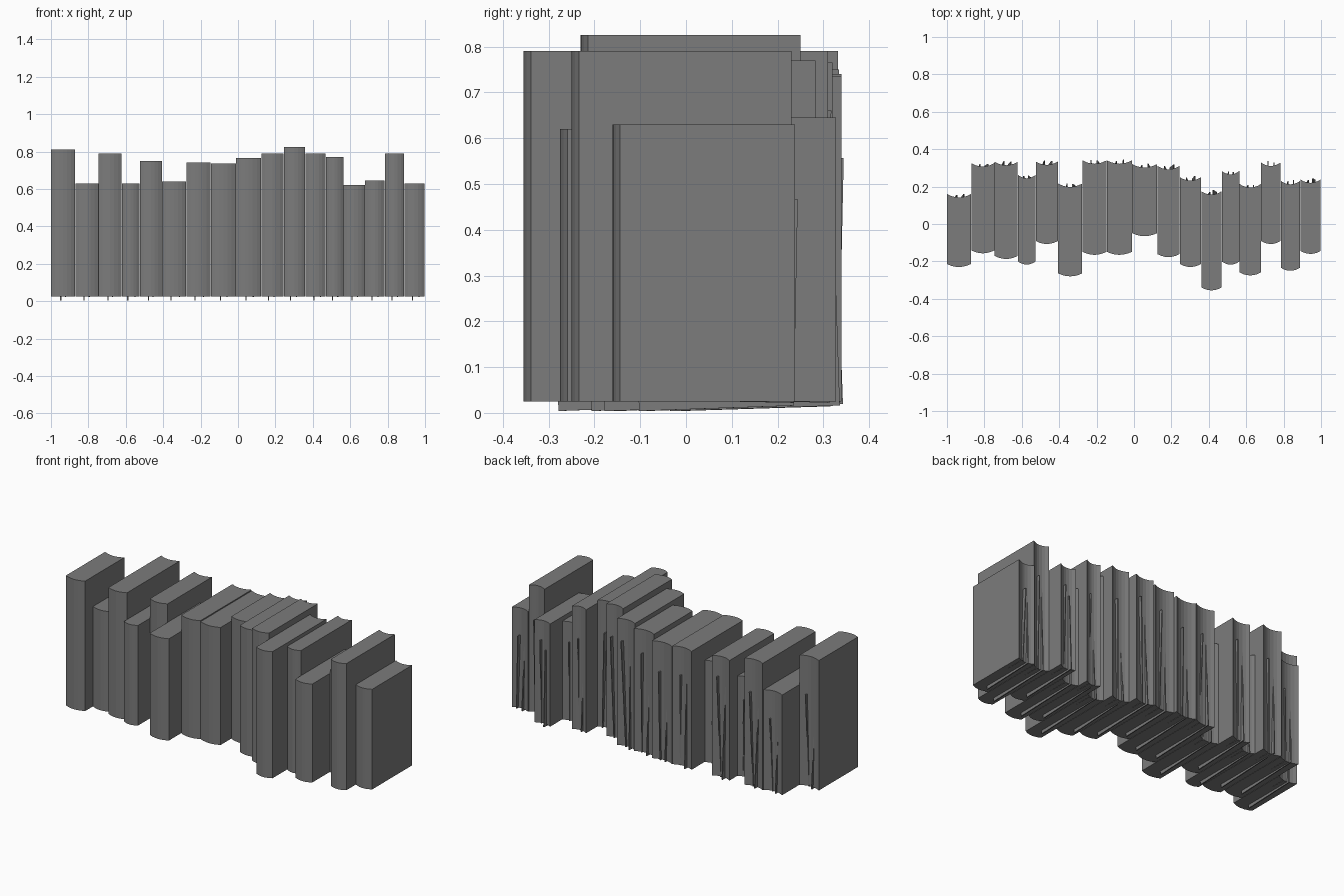
import bpy, bmesh, random
from math import radians
from mathutils import Matrix, Vector

cube = bpy.data.objects.get("Cube")
if cube:
    bpy.data.objects.remove(cube, do_unlink=True)
random.seed(4)

# One plain grey for everything
grey = bpy.data.materials.new("book grey")
grey.use_nodes = True
COLOUR = (0.2, 0.2, 0.2, 1)
grey.diffuse_color = COLOUR
grey.node_tree.nodes["Principled BSDF"].inputs["Base Color"].default_value = COLOUR

BOTTOM = 0.025
STEPS = 6


def finish(bm, name):
    bmesh.ops.recalc_face_normals(bm, faces=bm.faces)
    mesh = bpy.data.meshes.new(name)
    bm.to_mesh(mesh)
    bm.free()
    mesh.materials.append(grey)
    ob = bpy.data.objects.new(name, mesh)
    bpy.context.collection.objects.link(ob)
    return ob


# Book block: rounded spine at the front, hollow fore edge at the back
def book(name, x0, x1, front, back, top):
    bm = bmesh.new()
    mid, half = (x0 + x1) / 2, (x1 - x0) / 2
    ts = [-1 + 2 * i / STEPS for i in range(STEPS + 1)]
    outline = [(mid + half * t, front + 0.016 * t * t) for t in ts]
    outline += [(mid + half * t, back - 0.018 * (1 - t * t)) for t in reversed(ts)]
    face = bm.faces.new([bm.verts.new((x, y, BOTTOM)) for x, y in outline])
    up = bmesh.ops.extrude_face_region(bm, geom=[face], use_keep_orig=True)
    verts = [v for v in up["geom"] if isinstance(v, bmesh.types.BMVert)]
    bmesh.ops.translate(bm, verts=verts, vec=(0, 0, top - BOTTOM))
    return finish(bm, name)


# Loose leaf: thin sheet tilted so a corner slips out at the back or below
def leaf(name, x, back, depth, height, tilt, lean):
    bm = bmesh.new()
    bmesh.ops.create_cube(bm, size=1)
    turn = Matrix.Rotation(radians(tilt), 4, "X") @ Matrix.Rotation(radians(lean), 4, "Y")
    bm.transform(turn @ Matrix.Diagonal((0.006, depth, height, 1)))
    low = min(v.co.z for v in bm.verts)
    far = max(v.co.y for v in bm.verts)
    drop = 0.004 if tilt > 0 else 0.022
    bm.transform(Matrix.Translation(Vector((x, back - far, drop - low))))
    return finish(bm, name)


# Right edge, front, back and top of each book, in order along x
BOOKS = [
    (-0.87, -0.23, 0.16, 0.81), (-0.745, -0.157, 0.325, 0.63),
    (-0.62, -0.187, 0.332, 0.79), (-0.525, -0.217, 0.262, 0.63),
    (-0.405, -0.107, 0.334, 0.75), (-0.275, -0.28, 0.216, 0.64),
    (-0.145, -0.165, 0.34, 0.74), (-0.01, -0.165, 0.34, 0.735),
    (0.125, -0.065, 0.32, 0.765), (0.245, -0.177, 0.31, 0.79),
    (0.36, -0.23, 0.25, 0.825), (0.47, -0.355, 0.175, 0.79),
    (0.565, -0.217, 0.283, 0.77), (0.68, -0.275, 0.213, 0.62),
    (0.785, -0.107, 0.328, 0.645), (0.89, -0.25, 0.23, 0.79),
    (1.0, -0.16, 0.238, 0.63),
]
left = -1.0
for n, (right, front, back, top) in enumerate(BOOKS, 1):
    book(f"book_{n}", left, right - 0.002, front, back, top)
    # Leaves stay inside the covers apart from the slipped corners
    for k, tilt in enumerate((2.5, -1.5)):
        x = left + (right - left) * (0.35 + 0.3 * k)
        depth = (back - front) * 0.85
        height = (top - BOTTOM) * random.uniform(0.7, 0.85)
        leaf(f"loose_leaf_{n}_{k + 1}", x, back + random.uniform(-0.006, 0.008),
             depth, height, tilt * random.uniform(0.7, 1.1), random.uniform(-2, 2))
    left = right
